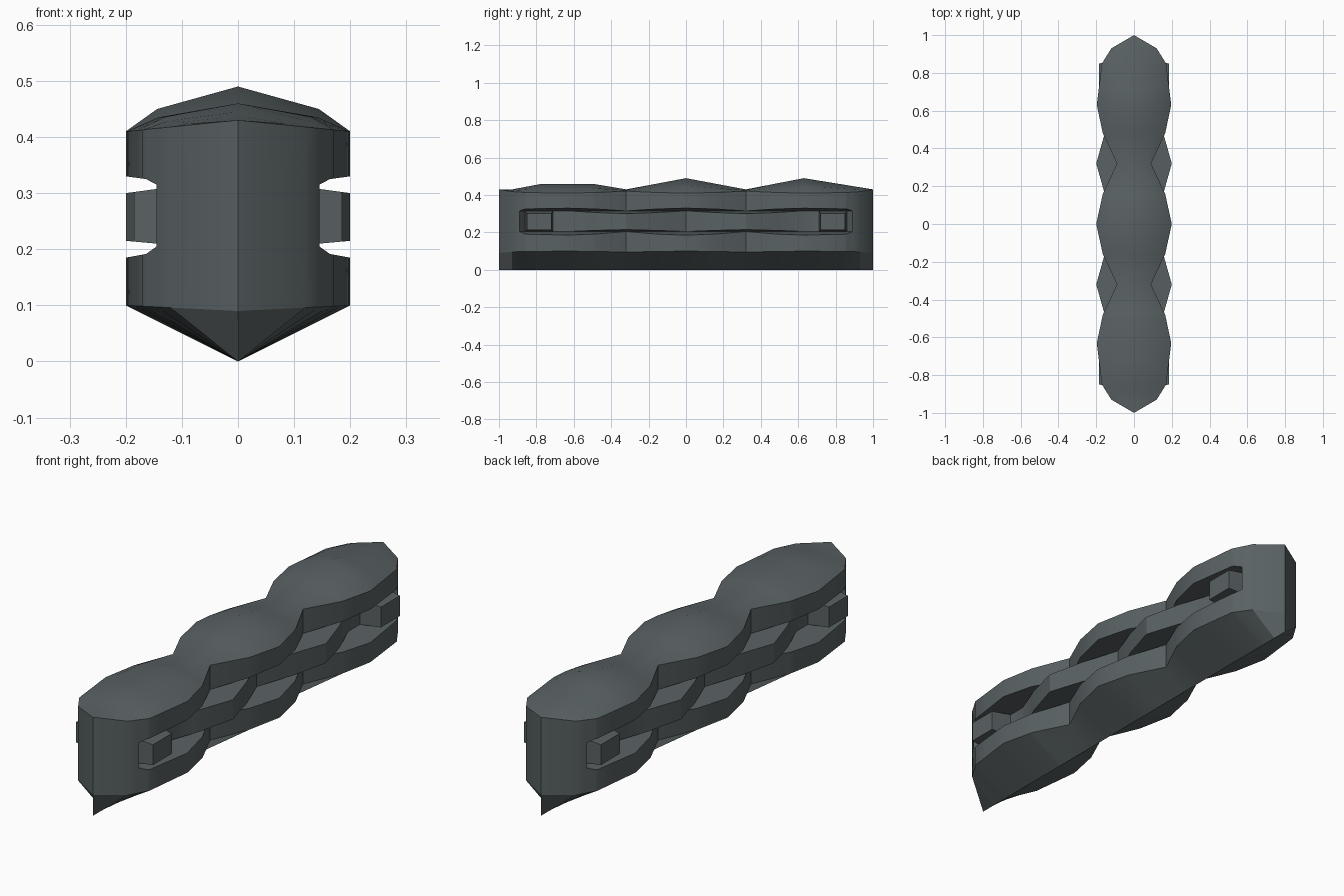
import bpy, bmesh

cube = bpy.data.objects.get("Cube")
if cube:
    bpy.data.objects.remove(cube)

mat = bpy.data.materials.new("dark slate grey")
mat.use_nodes = True
colour = (0.10, 0.12, 0.125, 1)
mat.diffuse_color = colour
shader = mat.node_tree.nodes["Principled BSDF"]
shader.inputs["Base Color"].default_value = colour
shader.inputs["Roughness"].default_value = 0.8

# Half widths along the length, the same toward both ends
OUTER = [(0, .2), (.16, .165), (.32, .09), (.48, .165), (.63, .197),
         (.85, .17), (.93, .12), (1, 0)]
MIDDLE = [(0, .09), (.16, .155), (.32, .2), (.48, .155), (.63, .09), (.71, .09),
          (.72, .185), (.85, .185), (.86, .1), (.89, .145), (.93, .12), (1, 0)]
CORE = [(0, .09), (.86, .09), (.89, .145), (.93, .12), (1, 0)]
# Height of the top ridge from front to back
RIDGE = [(-1, .43), (-.93, .43), (-.77, .46), (-.5, .46), (-.32, .43),
         (0, .49), (.32, .43), (.63, .49), (1, .43)]


def sample(table, t):
    for (a, va), (b, vb) in zip(table, table[1:]):
        if t <= b:
            return va + (vb - va) * (t - a) / (b - a)
    return table[-1][1]


def half_section(y):
    """Keel, three stacked tiers and the domed top at one station."""
    outer, mid, core = (sample(t, abs(y)) for t in (OUTER, MIDDLE, CORE))
    core = min(core, outer, mid)
    top = sample(RIDGE, y)
    out_slope = (outer - core) / .11
    mid_slope = (mid - core) / .11
    edge = .43 - .1 * outer
    return [(0, 0), (outer, .09 + .05 * outer),
            (outer, .205 - .02 * out_slope), (core, .205),
            (mid, .205 + .01 * mid_slope), (mid, .315 - .015 * mid_slope),
            (core, .315), (outer, .315 + .015 * out_slope),
            (outer, edge), (outer * .72, edge + (top - edge) * .5), (0, top)]


# Stations where any width or height changes
stations = {y for y, _ in RIDGE}
for table in (OUTER, MIDDLE, CORE):
    for y, _ in table:
        stations |= {y, -y}

# Loft one closed ring per station
bm = bmesh.new()
rings = []
for y in sorted(stations):
    half = half_section(y)
    ring = half + [(-x, z) for x, z in half[-2:0:-1]]
    rings.append([bm.verts.new((x, y, z)) for x, z in ring])
for a, b in zip(rings, rings[1:]):
    for i in range(len(a)):
        j = (i + 1) % len(a)
        bm.faces.new((a[i], a[j], b[j], b[i]))
bmesh.ops.remove_doubles(bm, verts=bm.verts, dist=.0005)
bmesh.ops.recalc_face_normals(bm, faces=bm.faces)

mesh = bpy.data.meshes.new("tiered_hull")
bm.to_mesh(mesh)
bm.free()
mesh.materials.append(mat)
hull = bpy.data.objects.new("tiered_hull", mesh)
bpy.context.collection.objects.link(hull)
bpy.context.view_layer.objects.active = hull
hull.select_set(True)
bpy.ops.object.shade_smooth_by_angle(angle=.5)
